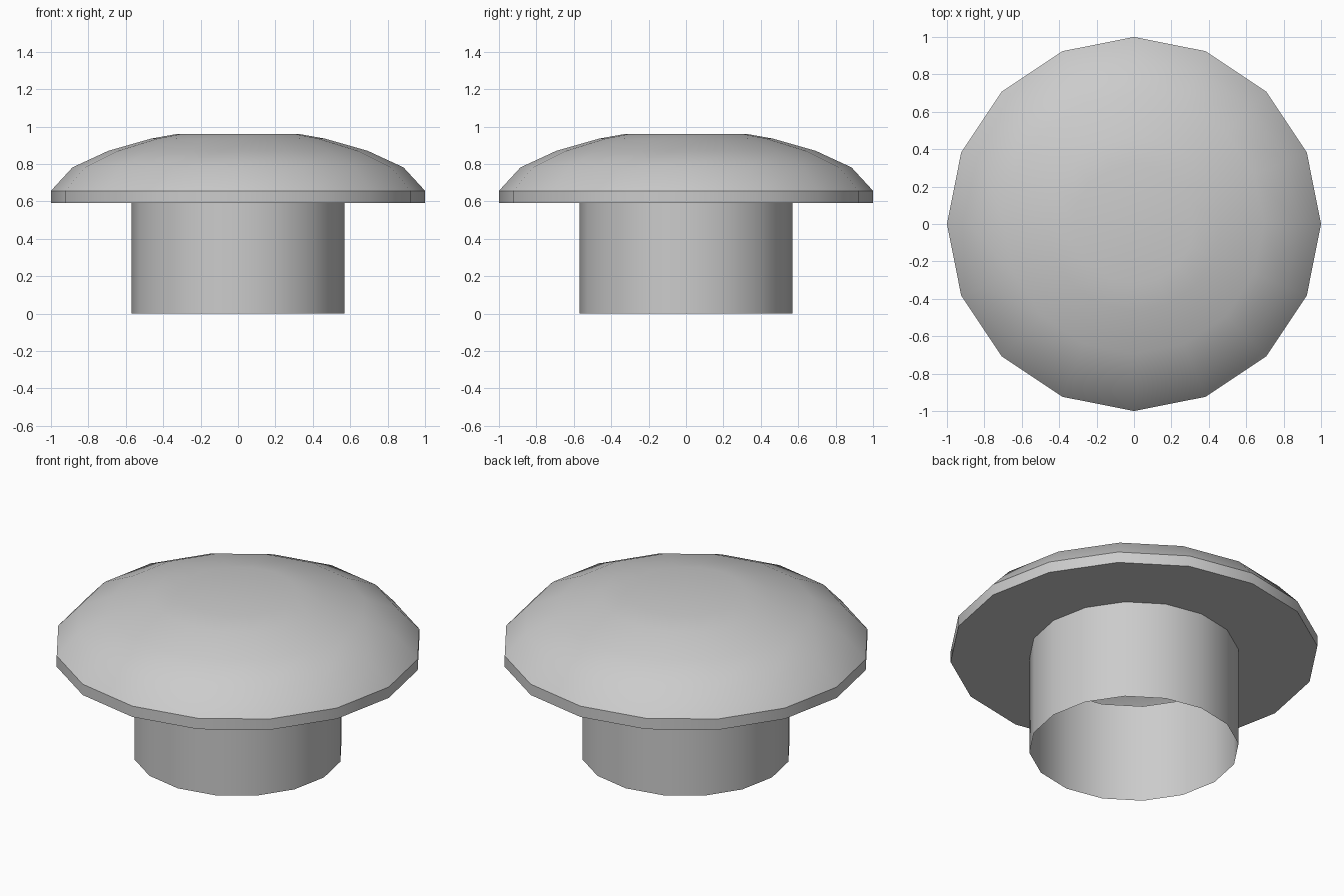
import bpy, bmesh
from math import cos, sin, pi, radians

if "Cube" in bpy.data.objects:
    bpy.data.objects.remove(bpy.data.objects["Cube"])

SIDES = 16


def lathe(name, profile):
    """Revolve (radius, z) points, listed bottom to top; radius 0 makes a pole."""
    bm = bmesh.new()
    rings = []
    for r, z in profile:
        if r == 0:
            rings.append([bm.verts.new((0, 0, z))] * SIDES)
        else:
            rings.append([bm.verts.new((r * cos(2 * pi * i / SIDES),
                                        r * sin(2 * pi * i / SIDES), z))
                          for i in range(SIDES)])
    for low, high in zip(rings, rings[1:]):
        for i in range(SIDES):
            j = (i + 1) % SIDES
            quad = [low[i], low[j], high[j], high[i]]
            bm.faces.new(list(dict.fromkeys(quad)))
    mesh = bpy.data.meshes.new(name)
    bm.to_mesh(mesh)
    bm.free()
    obj = bpy.data.objects.new(name, mesh)
    bpy.context.collection.objects.link(obj)
    bpy.ops.object.select_all(action='DESELECT')
    obj.select_set(True)
    bpy.context.view_layer.objects.active = obj
    bpy.ops.object.shade_smooth_by_angle(angle=radians(30))
    return obj


# Open thin-walled tube
lathe("stem", [(0.57, 0), (0.57, 0.592)])

# Hollow cap: flat underside ring, short rim, domed top
lathe("domed_cap", [(0.57, 0.592), (1, 0.592), (1, 0.657), (0.885, 0.782),
                    (0.695, 0.87), (0.465, 0.936), (0.32, 0.962), (0, 0.962)])
